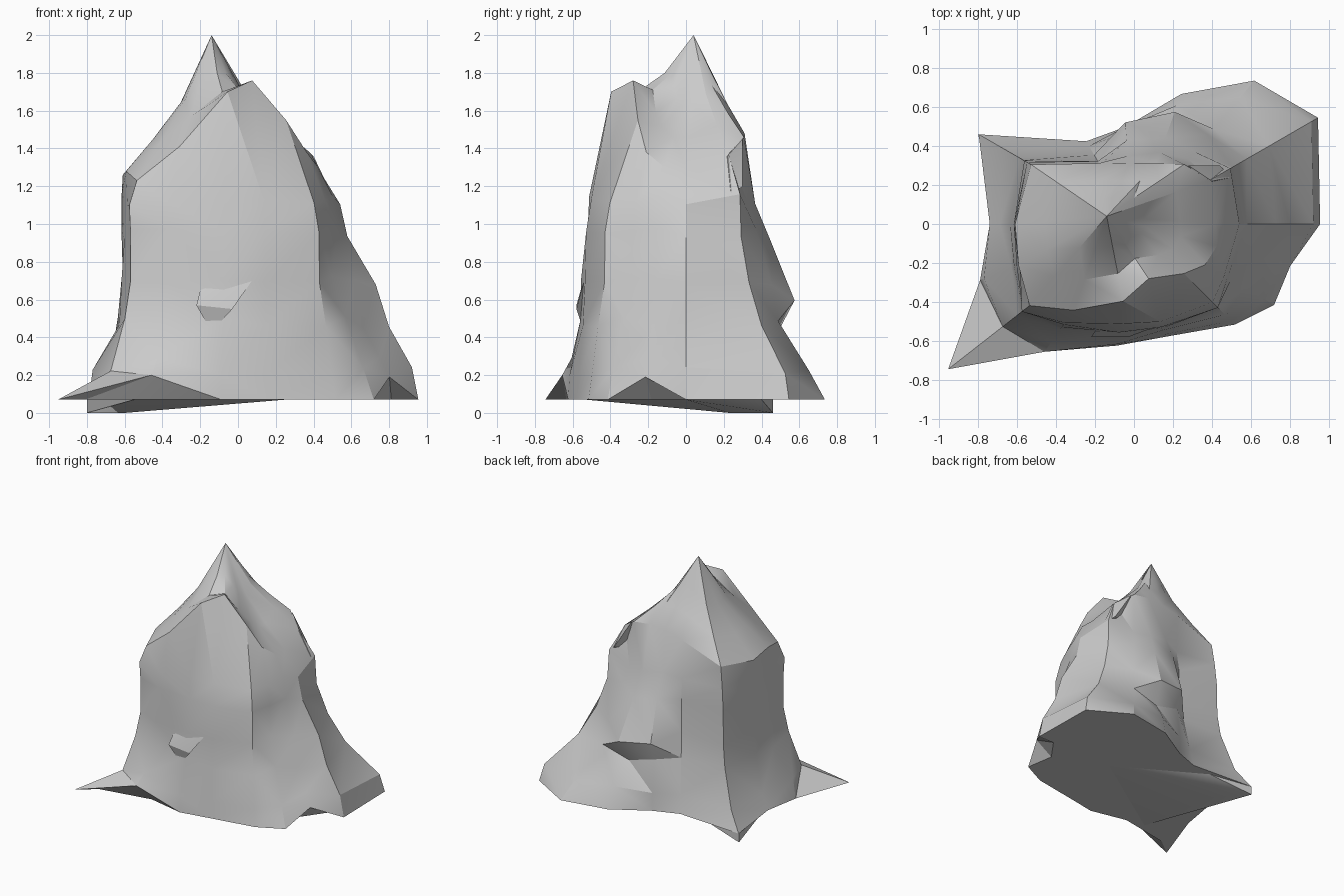
import bpy, bmesh, random
from math import sin, cos, radians
from mathutils import Vector

if "Cube" in bpy.data.objects:
    bpy.data.objects.remove(bpy.data.objects["Cube"])

random.seed(4)
# Compass directions of the ridges and gullies around the rock
ANGLES = [0, 30, 50, 70, 95, 120, 150, 180, 200, 218, 235, 262, 285, 315, 330, 345]

# Height and radius of each contour, from the flared foot to the shoulder
CONTOURS = [
    (0.07, [.955, 1.09, .96, .71, .50, .49, .92, .74, .84, 1.21, .80, .63, .60, .73, .83, .83]),
    (0.22, [.91, 1.05, .84, .64, .50, .46, .80, .68, .83, .86, .74, .61, .59, .70, .77, .78]),
    (0.48, [.79, .81, .63, .52, .48, .42, .67, .63, .68, .75, .66, .56, .57, .66, .66, .69]),
    (0.70, [.74, .66, .60, .60, .53, .38, .65, .62, .66, .73, .64, .55, .56, .62, .58, .63]),
    (0.95, [.59, .59, .49, .48, .42, .36, .64, .61, .64, .73, .62, .53, .54, .60, .55, .55]),
    (1.13, [.53, .56, .43, .38, .34, .36, .63, .61, .63, .72, .61, .51, .51, .56, .53, .51]),
]
# Uneven rim below the pinnacle, including the lower front peak
RIM_R = [.42, .45, .40, .33, .31, .36, .61, .61, .63, .68, .54, .40, .29, .36, .42, .44]
RIM_Z = [1.30, 1.37, 1.46, 1.48, 1.47, 1.43, 1.30, 1.26, 1.28, 1.23, 1.41, 1.70, 1.76, 1.55, 1.38, 1.30]
# Narrow neck of the pinnacle, and the saddle in front of it
NECK_Z = [1.64, 1.69, 1.74, 1.80, 1.81, 1.78, 1.68, 1.64, 1.65, 1.66, 1.74, 1.80, 1.80, 1.73, 1.67, 1.64]
SAG = {11: .05, 12: .07, 13: .05}
# Arched undercuts along the foot, and the overhanging belly at the back
LIFT = {(0, 10): .13, (0, 15): .12, (1, 10): .08, (1, 15): .07,
        (2, 3): -.05, (3, 3): -.10, (3, 4): -.05}
APEX = Vector((-0.14, 0.04, 2.0))


def polar(angle, r, z):
    return Vector((r * cos(radians(angle)), r * sin(radians(angle)), z))


def finish(bm, name, angle):
    bmesh.ops.recalc_face_normals(bm, faces=bm.faces)
    mesh = bpy.data.meshes.new(name)
    bm.to_mesh(mesh)
    bm.free()
    ob = bpy.data.objects.new(name, mesh)
    bpy.context.collection.objects.link(ob)
    bpy.ops.object.select_all(action='DESELECT')
    ob.select_set(True)
    bpy.context.view_layer.objects.active = ob
    bpy.ops.object.shade_smooth_by_angle(angle=radians(angle))


def hull(name, points):
    bm = bmesh.new()
    for p in points:
        bm.verts.new(p)
    out = bmesh.ops.convex_hull(bm, input=bm.verts)
    loose = [v for v in out["geom_interior"] if isinstance(v, bmesh.types.BMVert)]
    bmesh.ops.delete(bm, geom=loose, context='VERTS')
    finish(bm, name, 20)


# Main rock: flat underside, contours, rim and pinnacle skinned together
rings = [[polar(a, r * .85, 0.07) for a, r in zip(ANGLES, CONTOURS[0][1])]]
for k, (z, radii) in enumerate(CONTOURS):
    ring = []
    rough = 0 if k == 0 else 1
    for i, (a, r) in enumerate(zip(ANGLES, radii)):
        ring.append(polar(a, r + rough * random.uniform(-.012, .012),
                          z + LIFT.get((k, i), 0) + rough * random.uniform(-.03, .03)))
    rings.append(ring)
rim = [polar(a, r, z) for a, r, z in zip(ANGLES, RIM_R, RIM_Z)]
neck, saddle = [], []
for i, p in enumerate(rim):
    q = APEX.lerp(p, 0.35)
    q.z = NECK_Z[i]
    s = q.lerp(p, 0.5)
    s.z -= SAG.get(i, 0.01)
    neck.append(q)
    saddle.append(s)
rings += [rim, saddle, neck]

bm = bmesh.new()
loops = [[bm.verts.new(p) for p in ring] for ring in rings]
n = len(ANGLES)
for low, high in zip(loops, loops[1:]):
    for i in range(n):
        j = (i + 1) % n
        a, b, c, d = low[i], low[j], high[j], high[i]
        # Split along the shorter diagonal for craggy facets
        if (a.co - c.co).length < (b.co - d.co).length:
            tris = ((a, b, c), (a, c, d))
        else:
            tris = ((a, b, d), (b, c, d))
        for t in tris:
            bm.faces.new(t)
top = bm.verts.new(APEX)
base = bm.verts.new((0, 0, 0.07))
for i in range(n):
    j = (i + 1) % n
    bm.faces.new((loops[-1][i], loops[-1][j], top))
    bm.faces.new((loops[0][j], loops[0][i], base))
finish(bm, "rock", 27)

# Shallow wedge under the back left corner
hull("foot_wedge", [(-.8, .46, 0), (-.6, .23, 0), (-.8, .46, .07), (-.43, .40, .07),
                    (.25, 0, .07), (-.55, -.53, .07)])

# Broken outcrop low on the front face and ledge at the back right shoulder
hull("front_outcrop", [(-.14, -.54, .43), (-.22, -.58, .57), (-.03, -.58, .55), (-.2, -.55, .65),
                       (.13, -.52, .78), (-.1, -.45, .6)])
hull("back_ledge", [(.36, .2, 1.37), (.4, .22, 1.36), (.28, .3, 1.45), (.44, .3, 1.2),
                    (.5, .24, 1.15), (.3, .2, 1.2)])
